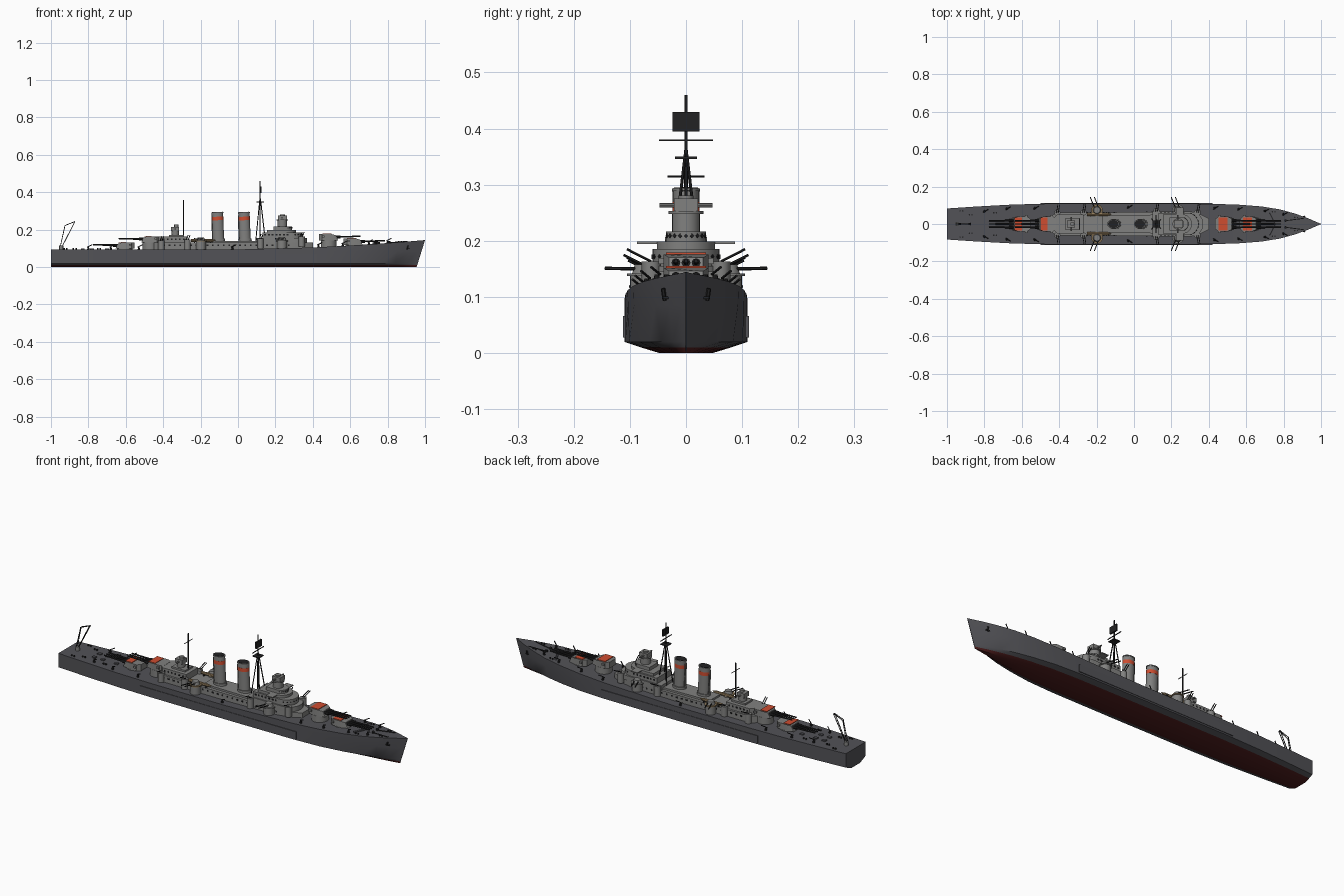
import bpy, bmesh, math
from mathutils import Vector, Matrix

if "Cube" in bpy.data.objects:
    bpy.data.objects.remove(bpy.data.objects["Cube"])


def material(name, rgb):
    m = bpy.data.materials.new(name)
    m.diffuse_color = (*rgb, 1)
    m.use_nodes = True
    m.node_tree.nodes["Principled BSDF"].inputs["Base Color"].default_value = m.diffuse_color
    return m


HULL = material("hull grey", (0.085, 0.085, 0.095))
GREY = material("light grey", (0.22, 0.22, 0.215))
BLACK = material("near black", (0.016, 0.016, 0.017))
RED = material("signal red", (0.62, 0.075, 0.03))
BOTTOM = material("bottom red", (0.075, 0.012, 0.012))
TAN = material("wood tan", (0.27, 0.19, 0.1))
MATS = [HULL, GREY, BLACK, RED, BOTTOM, TAN]
H, G, K, R, B, T = range(6)


def paint(verts, m):
    for f in {f for v in verts for f in v.link_faces}:
        f.material_index = m


def box(bm, x0, x1, y0, y1, z0, z1, m=G):
    mat = Matrix.Translation(((x0 + x1) / 2, (y0 + y1) / 2, (z0 + z1) / 2)) @ \
        Matrix.Diagonal((abs(x1 - x0), abs(y1 - y0), abs(z1 - z0), 1))
    paint(bmesh.ops.create_cube(bm, size=1, matrix=mat)["verts"], m)


def rod(bm, p, q, r, m=K, n=6, r2=None):
    p, q = Vector(p), Vector(q)
    d = q - p
    mat = Matrix.Translation((p + q) / 2) @ d.to_track_quat('Z', 'Y').to_matrix().to_4x4()
    paint(bmesh.ops.create_cone(bm, cap_ends=True, segments=n, radius1=r, depth=d.length,
                                radius2=r if r2 is None else r2, matrix=mat)["verts"], m)


def drum(bm, x, y, z0, z1, r, m=G, n=20, r2=None):
    rod(bm, (x, y, z0), (x, y, z1), r, m, n, r2)


def prism(bm, half, z0, z1, m=G):
    """Extrude a plan given by its +y half, mirrored across the centreline."""
    plan = half + [(x, -y) for x, y in reversed(half) if y > 1e-6]
    lo = [bm.verts.new((x, y, z0)) for x, y in plan]
    hi = [bm.verts.new((x, y, z1)) for x, y in plan]
    n = len(plan)
    bm.faces.new(lo)
    bm.faces.new(hi)
    for i in range(n):
        bm.faces.new((lo[i], lo[(i + 1) % n], hi[(i + 1) % n], hi[i]))
    paint(lo + hi, m)


def rounded(x0, x1, w):
    """Half plan with a square aft end and a half round fore end."""
    return [(x0, w)] + [(x1 - w + w * math.sin(a), w * math.cos(a))
                        for a in (i * math.pi / 16 for i in range(9))]


def finish(name, bm):
    bmesh.ops.recalc_face_normals(bm, faces=bm.faces)
    me = bpy.data.meshes.new(name)
    bm.to_mesh(me)
    bm.free()
    for m in MATS:
        me.materials.append(m)
    ob = bpy.data.objects.new(name, me)
    bpy.context.collection.objects.link(ob)
    return ob


def deck(x):
    return 0.094 + 0.05 * max(0, x) ** 1.7


# Hull: lofted stations of (x, half beam)
stations = [(-1, .083), (-.85, .093), (-.65, .104), (-.45, .109), (0, .11), (.4, .108), (.55, .104),
            (.68, .094), (.78, .078), (.86, .056), (.93, .031), (.98, .009), (1, .0012)]
bm = bmesh.new()
rings = []
for x, w in stations:
    bow = max(0, (x - .5) / .5)
    fine = 1 - .3 * bow
    half = [(w, deck(x)), (w * (1 - .04 * bow), .085), (w * fine, .02),
            (w * fine * .73, .01), (w * fine * .43, 0)]
    ring = []
    for y, z in half + [(-y, z) for y, z in reversed(half)]:
        rake = .045 * bow ** 2 * (1 - z / deck(x))
        ring.append(bm.verts.new((x - rake, y, z)))
    rings.append(ring)
for a, b in zip(rings, rings[1:]):
    for i in range(10):
        j = (i + 1) % 10
        f = bm.faces.new((a[i], a[j], b[j], b[i]))
        f.material_index = B if i in (3, 4, 5) else H
bm.faces.new(rings[0])
bm.faces.new(rings[-1])
finish("hull", bm)

# Side belts and anchors
bm = bmesh.new()
for s in (-1, 1):
    box(bm, -.5, .42, s * .1, s * .112, .028, .066, H)
    rod(bm, (.91, s * .041, .115), (.905, s * .038, .094), .004)
    box(bm, .897, .917, s * .03, s * .041, .096, .101, K)
finish("belts_and_anchors", bm)

# Deckhouses, stacked from the main deck upward
bm = bmesh.new()
prism(bm, [(-.45, .035), (-.42, .06), (.28, .066), (.36, .05), (.40, .03)], .09, .13)
prism(bm, [(-.43, .03), (-.41, .05), (-.27, .05)], .13, .163)
box(bm, -.37, -.29, -.03, .03, .163, .172)
prism(bm, [(-.17, .045), (.12, .05)], .13, .14)
prism(bm, rounded(.10, .37, .066), .13, .155)
prism(bm, rounded(.13, .345, .06), .155, .185)
finish("deckhouses", bm)

# Bridge tower with wings and fire director
bm = bmesh.new()
box(bm, .225, .265, -.087, .087, .194, .199)
prism(bm, rounded(.155, .31, .052), .185, .199)
prism(bm, rounded(.19, .29, .036), .199, .217)
drum(bm, .237, 0, .217, .25, .025)
drum(bm, .237, 0, .248, .253, .031)
box(bm, .215, .262, -.021, .021, .253, .275)
rod(bm, (.235, -.047, .263), (.235, .047, .263), .004, G, 8)
drum(bm, .237, 0, .275, .281, .013)
finish("bridge_tower", bm)

# Aft director
bm = bmesh.new()
drum(bm, -.335, 0, .172, .192, .02)
box(bm, -.357, -.315, -.02, .02, .192, .215)
rod(bm, (-.335, -.037, .203), (-.335, .037, .203), .004, G, 8)
drum(bm, -.33, 0, .215, .226, .011)
finish("aft_director", bm)

# Windows along the houses and the bridge front
bm = bmesh.new()
for s in (-1, 1):
    for i in range(24):
        x = -.40 + i * .029
        y = .06 + .006 * (x + .42) / .7
        box(bm, x, x + .009, s * (y - .003), s * (y + .0015), .113, .121, K)
    for i in range(6):
        x = -.40 + i * .021
        box(bm, x, x + .008, s * .049, s * .0515, .145, .153, K)
    for i in range(7):
        x = .14 + i * .02
        box(bm, x, x + .01, s * .059, s * .0615, .168, .176, K)
for i in range(-4, 5):
    a = i * .3
    for cx, w, z in ((.285, .06, .168), (.254, .036, .205)):
        p = Vector((math.cos(a), math.sin(a), 0))
        c = Vector((cx, 0, z + .004))
        rod(bm, c + p * (w - .004), c + p * (w + .0015), .004, K, 4)
finish("windows", bm)

# Funnels: raked, banded, with dark open tops
for name, x in (("aft_funnel", -.104), ("fore_funnel", .038)):
    bm = bmesh.new()

    def ring(z0, z1, r, m):
        rod(bm, (x - (z0 - .13) * .04, 0, z0), (x - (z1 - .13) * .04, 0, z1), r, m, 24)
    ring(.13, .152, .036, G)
    ring(.15, .25, .0305, G)
    ring(.25, .269, .031, R)
    ring(.269, .29, .0305, G)
    ring(.288, .293, .0325, G)
    ring(.291, .2945, .028, K)
    for v in bm.verts:
        v.co.y *= .78
    for s in (-1, 1):
        rod(bm, (x - .033, s * .006, .15), (x - .037, s * .006, .275), .002, G)
    finish(name, bm)


# Main turrets: drum, faceted house, red roof plate, three barrels
def turret(name, x, base, d):
    bm = bmesh.new()
    drum(bm, x, 0, deck(x) - .01, base, .042, G, 24)
    plan = [(x - d * .052, .025), (x - d * .035, .04), (x + d * .015, .04), (x + d * .05, .03)]
    prism(bm, plan, base, base + .033)
    for v in bm.verts:
        if v.co.z > base + .03 and (v.co.x - x) * d > .04:
            v.co.x -= d * .014
            v.co.z -= .006
    box(bm, x - .033, x + .014 * d + (.019 if d < 0 else 0), -.036, .036, base + .033, base + .036, R)
    for y in (-.018, 0, .018):
        rod(bm, (x + d * .03, y, base + .018), (x + d * .17, y, base + .021), .0055, K, 8, .0035)
        rod(bm, (x + d * .035, y, base + .018), (x + d * .062, y, base + .018), .008, K, 8)
    for s in (-1, 1):
        box(bm, x - d * .035, x - d * .022, s * .038, s * .049, base + .016, base + .026)
    finish(name, bm)


turret("fore_upper_turret", .485, .143, 1)
turret("fore_lower_turret", .617, .119, 1)
turret("aft_upper_turret", -.468, .131, -1)
turret("aft_lower_turret", -.605, .098, -1)

# Secondary twin mounts, tubs and light guns on both sides
bm = bmesh.new()
for s in (-1, 1):
    for x, m in ((-.198, T), (.235, G)):
        drum(bm, x, s * .074, .09, .137, .026, G)
        drum(bm, x, s * .074, .137, .142, .031, m)
        drum(bm, x, s * .074, .142, .158, .022, G, 12, .017)
        for o in (-.011, .011):
            rod(bm, (x + o, s * .08, .15), (x + o - .025, s * .144, .151), .003)
    for x, y, z in ((-.41, .06, .135), (-.27, .062, .14), (.12, .068, .145), (.34, .062, .155)):
        drum(bm, x, s * y, z - .045, z + .008, .017, G, 12)
        for o in (-.005, .005):
            rod(bm, (x + o, s * y, z + .008), (x + o + .008, s * (y + .043), z + .03), .0022)
    for x, y in ((-.8, .068), (-.68, .082), (-.53, .085), (-.03, .09), (.43, .085), (.56, .08),
                 (.7, .07), (.8, .052)):
        z = deck(x)
        drum(bm, x, s * y, z - .002, z + .012, .007, K, 8, .004)
        rod(bm, (x - .006, s * (y - .006), z + .012), (x + .02, s * (y + .01), z + .025), .0025)
finish("secondary_guns", bm)

# Boats stowed abreast the aft funnel
bm = bmesh.new()
for s in (-1, 1):
    rod(bm, (-.25, s * .052, .141), (-.14, s * .052, .141), .008, T, 8)
    rod(bm, (-.14, s * .052, .141), (-.12, s * .052, .144), .008, T, 8, .001)
    for x in (-.235, -.15):
        box(bm, x, x + .006, s * .04, s * .064, .128, .137, K)
finish("boats", bm)

# Tripod foremast with yards and aerial panel
bm = bmesh.new()
rod(bm, (.118, 0, .15), (.118, 0, .46), .0028)
for s in (-1, 1):
    rod(bm, (.145, s * .026, .15), (.12, 0, .365), .0028)
    rod(bm, (.095, s * .026, .14), (.117, 0, .365), .0025)
box(bm, .098, .138, -.02, .02, .346, .35, K)
box(bm, .116, .12, -.048, .048, .378, .381, K)
box(bm, .118, .126, -.024, .024, .395, .43, K)
finish("foremast", bm)

# Mainmast
bm = bmesh.new()
rod(bm, (-.292, 0, .13), (-.292, 0, .357), .0035)
rod(bm, (-.292, -.033, .315), (-.292, .033, .315), .0018)
finish("mainmast", bm)

# Stern crane
bm = bmesh.new()
drum(bm, -.945, 0, .09, .115, .011, G, 12)
for p, q in (((-.95, .11), (-.925, .222)), ((-.925, .222), (-.872, .243)), ((-.872, .243), (-.94, .11))):
    for y in (-.005, .005):
        rod(bm, (p[0], y, p[1]), (q[0], y * .5, q[1]), .002)
finish("stern_crane", bm)

# Deck fittings: capstans, chains, bollards, breakwater, hatches
bm = bmesh.new()
for s in (-1, 1):
    drum(bm, .81, s * .018, .12, .138, .007, K, 10)
    rod(bm, (.815, s * .018, .131), (.905, s * .03, .137), .0025)
    rod(bm, (.755, 0, .129), (.725, s * .06, .127), .006, H)
    for x, y in ((-.93, .07), (-.88, .05), (-.75, .06), (.74, .065), (.86, .035)):
        for o in (0, .014):
            drum(bm, x + o, s * y, deck(x) - .003, deck(x) + .007, .004, K, 8)
    for x in (-.84, -.79, -.71):
        box(bm, x, x + .02, s * .015, s * .03, .09, .1, H)
finish("deck_fittings", bm)

bpy.ops.object.select_all(action='DESELECT')
for ob in bpy.context.collection.objects:
    ob.select_set(True)
    bpy.context.view_layer.objects.active = ob
bpy.ops.object.shade_smooth_by_angle(angle=math.radians(32))
